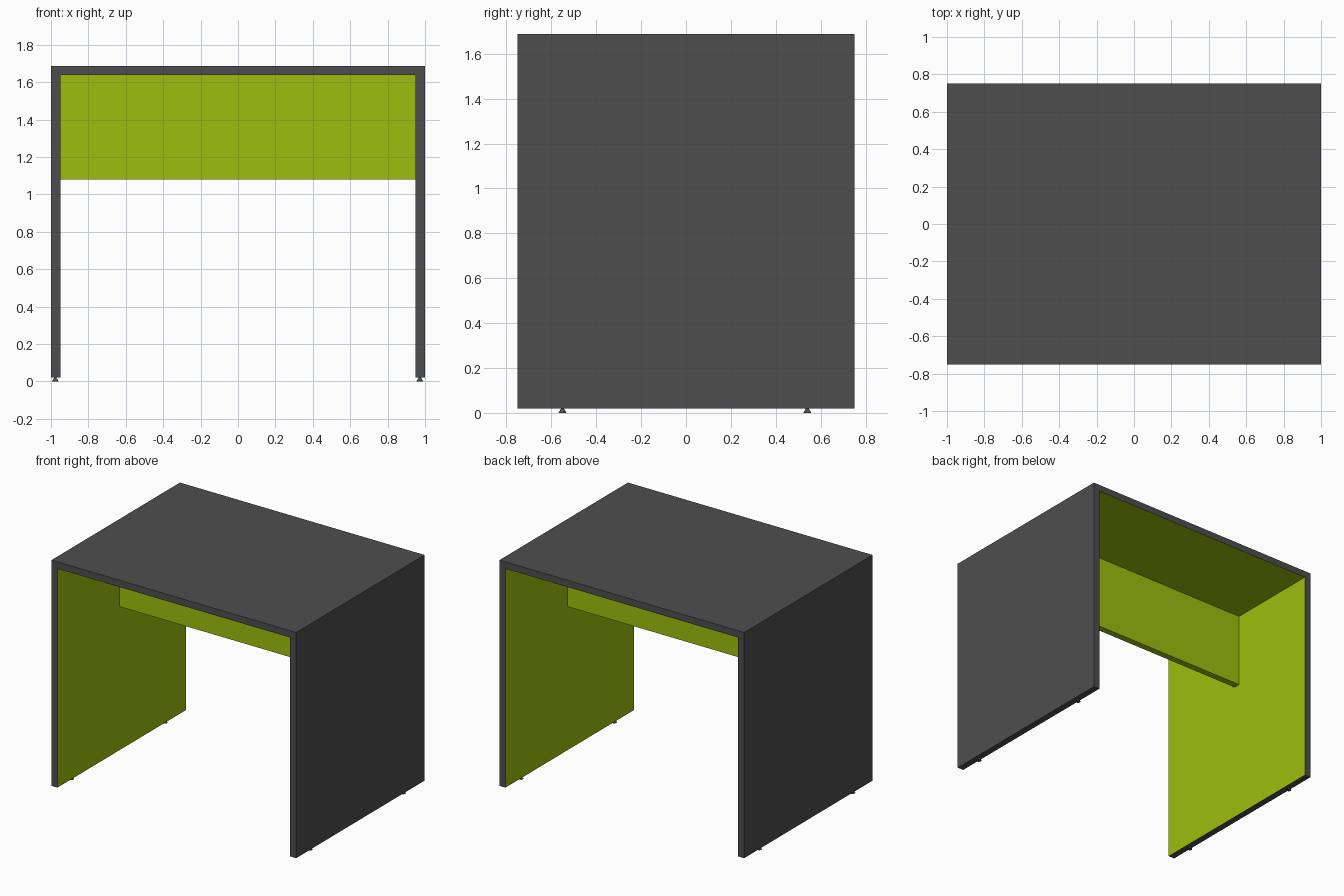
import bpy

cube = bpy.data.objects.get("Cube")
if cube:
    bpy.data.objects.remove(cube, do_unlink=True)


def make_material(name, rgb):
    mat = bpy.data.materials.new(name)
    mat.use_nodes = True
    colour = (*rgb, 1.0)
    mat.diffuse_color = colour
    bsdf = next(n for n in mat.node_tree.nodes if n.type == 'BSDF_PRINCIPLED')
    bsdf.inputs["Base Color"].default_value = colour
    return mat


GREY = make_material("charcoal grey", (0.076, 0.076, 0.076))
GREEN = make_material("lime green", (0.342, 0.515, 0.004))

W, D = 1.0, 0.75                           # half width and half depth
T = 0.05                                   # board thickness
FOOT, UNDER, TOP = 0.02, 1.637, 1.687      # heights
PANEL_BOTTOM = 1.08


def board(name, low, high, mats, inner=None):
    """Box between two corners; faces pointing along inner get the second material."""
    size = [b - a for a, b in zip(low, high)]
    centre = [(a + b) / 2 for a, b in zip(low, high)]
    bpy.ops.mesh.primitive_cube_add(size=1, location=centre)
    obj = bpy.context.object
    obj.name = name
    obj.scale = size
    bpy.ops.object.transform_apply(location=False, rotation=False, scale=True)
    for mat in mats:
        obj.data.materials.append(mat)
    if inner:
        for face in obj.data.polygons:
            if sum(n * i for n, i in zip(face.normal, inner)) > 0.9:
                face.material_index = 1
    return obj


# Table top with a green underside
board("table_top", (-W, -D, UNDER), (W, D, TOP), [GREY, GREEN], (0, 0, -1))

# Side panels with green inner faces
board("left_side_panel", (W - T, -D, FOOT), (W, D, UNDER), [GREY, GREEN], (-1, 0, 0))
board("right_side_panel", (-W, -D, FOOT), (-W + T, D, UNDER), [GREY, GREEN], (1, 0, 0))

# Modesty panel across the middle
board("modesty_panel", (-W + T, -T / 2, PANEL_BOTTOM), (W - T, T / 2, UNDER), [GREEN])

# Small flared feet
for side, x in (("left", 0.972), ("right", -0.977)):
    for end, y in (("front", -0.55), ("back", 0.54)):
        bpy.ops.mesh.primitive_cone_add(vertices=16, radius1=0.018, radius2=0.006,
                                        depth=FOOT, location=(x, y, FOOT / 2))
        foot = bpy.context.object
        foot.name = f"{end}_{side}_foot"
        foot.data.materials.append(GREY)
        bpy.ops.object.shade_smooth_by_angle()
